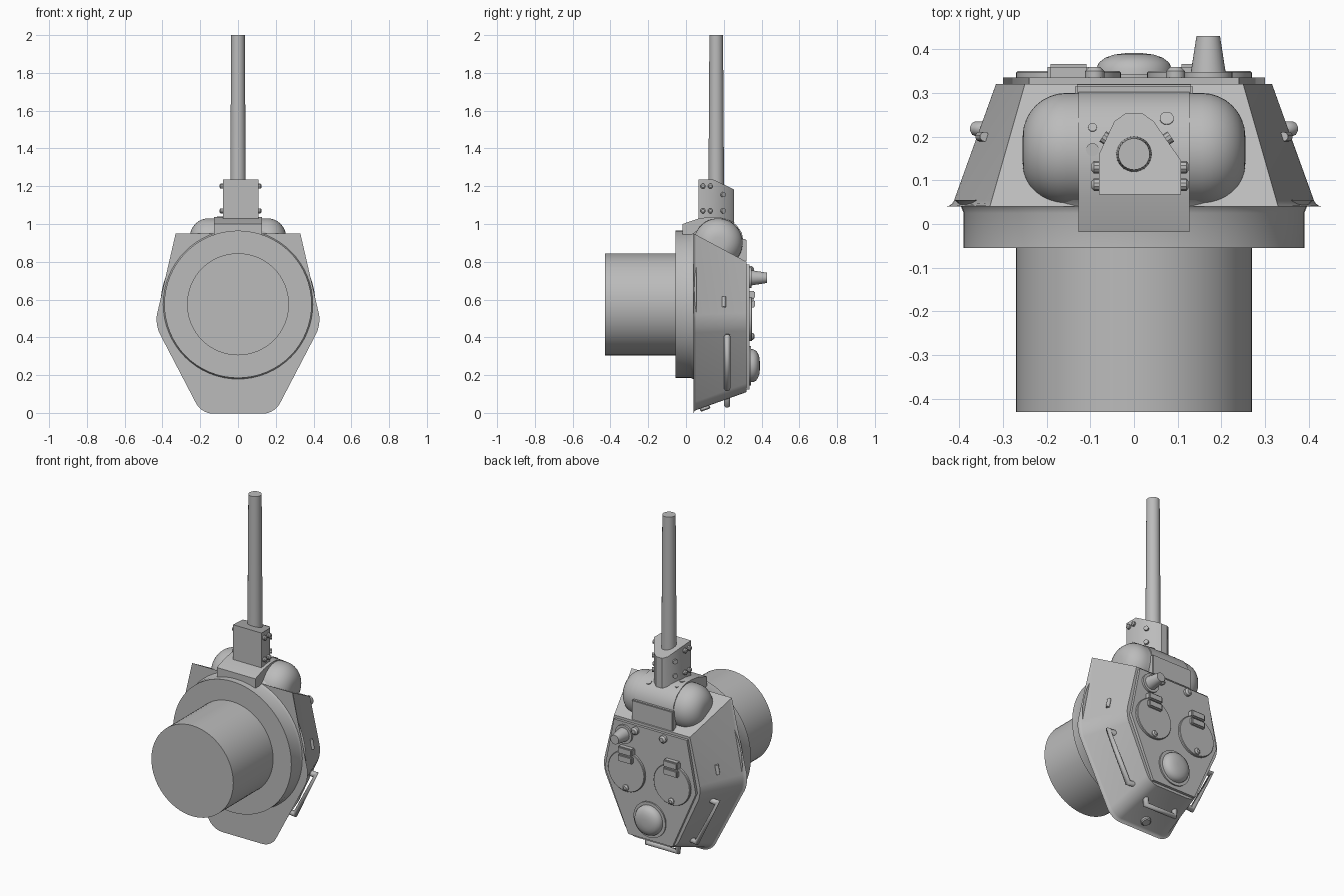
import bpy, bmesh, math
from mathutils import Vector

cube = bpy.data.objects.get("Cube")
if cube:
    bpy.data.objects.remove(cube, do_unlink=True)

steel = bpy.data.materials.new("grey_steel")
steel.use_nodes = True
GREY = (0.5, 0.5, 0.5, 1)
steel.diffuse_color = GREY
steel.node_tree.nodes["Principled BSDF"].inputs["Base Color"].default_value = GREY
BACK = Vector((0, 1, 0))


def finish(bm, name, angle=35):
    bmesh.ops.recalc_face_normals(bm, faces=bm.faces)
    mesh = bpy.data.meshes.new(name)
    bm.to_mesh(mesh)
    bm.free()
    mesh.materials.append(steel)
    ob = bpy.data.objects.new(name, mesh)
    bpy.context.collection.objects.link(ob)
    bpy.ops.object.select_all(action='DESELECT')
    ob.select_set(True)
    bpy.context.view_layer.objects.active = ob
    bpy.ops.object.shade_smooth_by_angle(angle=math.radians(angle))
    return ob


def lathe(name, start, axis, profile, steps=48):
    """Revolve (distance along axis, radius) points around the axis."""
    bm = bmesh.new()
    rot = Vector(axis).to_track_quat('Z', 'Y')
    rings = []
    for h, r in profile:
        angles = [2 * math.pi * i / steps for i in range(steps)]
        rings.append([bm.verts.new(Vector(start) + rot @ Vector((r * math.cos(a), r * math.sin(a), h)))
                      for a in angles])
    skin(bm, rings)
    return finish(bm, name)


def skin(bm, rings):
    for a, b in zip(rings, rings[1:]):
        for i in range(len(a)):
            j = (i + 1) % len(a)
            bm.faces.new((a[i], a[j], b[j], b[i]))
    bm.faces.new(rings[0])
    bm.faces.new(rings[-1])


def loft(name, *loops, bevel=0.0):
    bm = bmesh.new()
    skin(bm, [[bm.verts.new(p) for p in loop] for loop in loops])
    if bevel:
        bmesh.ops.bevel(bm, geom=bm.edges[:], offset=bevel, segments=2, affect='EDGES')
    return finish(bm, name)


def box(name, centre, size, bevel=0.0):
    x, y, z = (s / 2 for s in size)
    loops = [[Vector(centre) + Vector((sx * x, sy * y, h)) for sx, sy in ((-1, -1), (1, -1), (1, 1), (-1, 1))]
             for h in (-z, z)]
    return loft(name, *loops, bevel=bevel)


def mirrored(half):
    return half + [(-x, *rest) for x, *rest in reversed(half)]


def tube(name, points, radius):
    curve = bpy.data.curves.new(name, 'CURVE')
    curve.dimensions = '3D'
    curve.bevel_depth = radius
    curve.bevel_resolution = 3
    curve.use_fill_caps = True
    spline = curve.splines.new('POLY')
    spline.points.add(len(points) - 1)
    for p, co in zip(spline.points, points):
        p.co = (*co, 1)
    curve.materials.append(steel)
    ob = bpy.data.objects.new(name, curve)
    bpy.context.collection.objects.link(ob)


# Mounting drum and turret ring
lathe("mounting_drum", (0, -0.43, 0.575), BACK, [(0, 0.27), (0.40, 0.27)], 64)
lathe("turret_ring", (0, -0.055, 0.575), BACK,
      [(0, 0.39), (0.08, 0.39), (0.095, 0.396), (0.11, 0.41)], 64)

# Sloped hexagonal shell, with rounded rear corners and lower rim
low = mirrored([(0.33, 0.04, 0.95), (0.425, 0.04, 0.47), (0.185, 0.04, 0.01)])
high = mirrored([(0.25, 0.32, 0.80), (0.325, 0.32, 0.48), (0.155, 0.32, 0.11)])
bm = bmesh.new()
skin(bm, [[bm.verts.new(p) for p in loop] for loop in (low, high)])
round_edges = [e for e in bm.edges
               if abs(e.verts[0].co.y - e.verts[1].co.y) > 0.1 and e.verts[0].co.z < 0.6]
bmesh.ops.bevel(bm, geom=round_edges, offset=0.05, segments=5, affect='EDGES', profile=0.5)
rim = [e for e in bm.edges if max(v.co.y for v in e.verts) < 0.05
       and min(v.co.z for v in e.verts) < 0.9]
bmesh.ops.bevel(bm, geom=rim, offset=0.014, segments=3, affect='EDGES', profile=0.5)
finish(bm, "turret_shell")

# Roof plate
roof = [(0.24, 0.785), (0.30, 0.48), (0.145, 0.125)]
loft("roof_plate", *[mirrored([(x, y, z) for x, z in roof]) for y in (0.31, 0.336)])

# Rounded mantlet, turned around the x axis
end = [(0.1 - 0.1 * math.cos(t), 0.03 + 0.1 * math.sin(t))
       for t in (math.pi / 2 * i / 8 for i in range(9))]
lathe("mantlet", (-0.255, 0.17, 0.90), (1, 0, 0), end + [(0.51 - h, r) for h, r in reversed(end)])

# Mantlet cover strap
strap = [(-0.018, 0.945), (-0.018, 1.0), (0.06, 1.027), (0.12, 1.037), (0.17, 1.038), (0.22, 1.025),
         (0.265, 0.997), (0.295, 0.955), (0.304, 0.91), (0.304, 0.80), (0.06, 0.80), (0.06, 0.93)]
loft("mantlet_cover", *[[(x, y, z) for y, z in strap] for x in (-0.127, 0.127)])
box("cover_lip", (0, 0.302, 0.86), (0.27, 0.034, 0.12), 0.004)

# Barrel and its faceted shroud with a sloping top
lathe("barrel", (0, 0.16, 1.0), (0, 0, 1), [(0, 0.041), (0.23, 0.041), (1.0, 0.036)], 32)
section = [(-0.08, 0.067), (0.108, 0.067), (0.108, 0.145), (0.045, 0.235), (0.02, 0.253),
           (-0.02, 0.253), (-0.045, 0.235), (-0.08, 0.16)]
loft("barrel_shroud", [(x, y, 1.0) for x, y in section],
     [(x, y, 1.235 - max(0, y - 0.15) * 0.5) for x, y in section])
for z in (1.07, 1.2):
    for y in (0.09, 0.13):
        for x, d in ((-0.08, -1), (0.108, 1)):
            lathe("shroud_bolt", (x, y, z), (d, 0, 0), [(-0.01, 0.014), (0.012, 0.014), (0.017, 0.008)], 10)
for z in (1.07, 1.155):
    for x, d in ((-0.063, -0.85), (0.076, 0.82)):
        lathe("shroud_bolt", (x, 0.195, z), (d, 0.55, 0), [(-0.01, 0.014), (0.01, 0.014)], 10)
for x, y, z, r in ((-0.095, 0.22, 1.022, 0.01), (-0.095, 0.17, 1.034, 0.015), (0.075, 0.24, 1.01, 0.016)):
    lathe("cover_stud", (x, y, z), (0, (y - 0.17) * 7, 1), [(-0.01, r), (0.006, r)], 16)

# Two roof hatches with hinges and handles
for x in (-0.15, 0.15):
    lathe("hatch", (x, 0.33, 0.50), BACK, [(0, 0.12), (0.017, 0.12), (0.02, 0.117)])
    for z in (0.578, 0.625):
        box("hatch_hinge", (x, 0.348, z), (0.095, 0.036, 0.042), 0.006)
    lathe("hatch_knob", (x, 0.34, 0.405), BACK, [(0, 0.018), (0.015, 0.018), (0.022, 0.01)], 16)

# Domed ventilator
lathe("ventilator_base", (0, 0.33, 0.25), BACK, [(0, 0.105), (0.014, 0.105)])
lathe("ventilator_dome", (0, 0.335, 0.25), BACK,
      [(0, 0.088), (0.02, 0.087), (0.035, 0.08), (0.046, 0.065), (0.053, 0.045), (0.056, 0.02)])

# Periscope and lifting lugs
lathe("periscope_flange", (0.17, 0.33, 0.715), BACK, [(0, 0.055), (0.018, 0.055)], 32)
lathe("periscope", (0.17, 0.34, 0.715), BACK, [(0, 0.041), (0.09, 0.027)], 32)
for x in (-0.09, 0.095):
    lathe("roof_lug", (x, 0.33, 0.755), BACK, [(0, 0.022), (0.02, 0.022), (0.03, 0.012)], 16)

# Grab rails and side ports
for s in (-1, 1):
    tube("side_rail", [(s * 0.29, 0.218, 0.41), (s * 0.35, 0.218, 0.40), (s * 0.363, 0.218, 0.405),
                       (s * 0.225, 0.218, 0.13), (s * 0.16, 0.218, 0.14)], 0.017)
    tube("side_port", [(s * 0.342, 0.2, 0.615), (s * 0.353, 0.2, 0.56)], 0.011)
tube("rear_rail", [(-0.10, 0.218, 0.10), (-0.10, 0.218, 0.04), (0.10, 0.218, 0.04), (0.10, 0.218, 0.10)], 0.017)
lathe("rear_plug", (0, 0.098, 0.032), (0, 0.34, -0.94), [(-0.01, 0.028), (0.013, 0.028), (0.018, 0.022)], 20)
